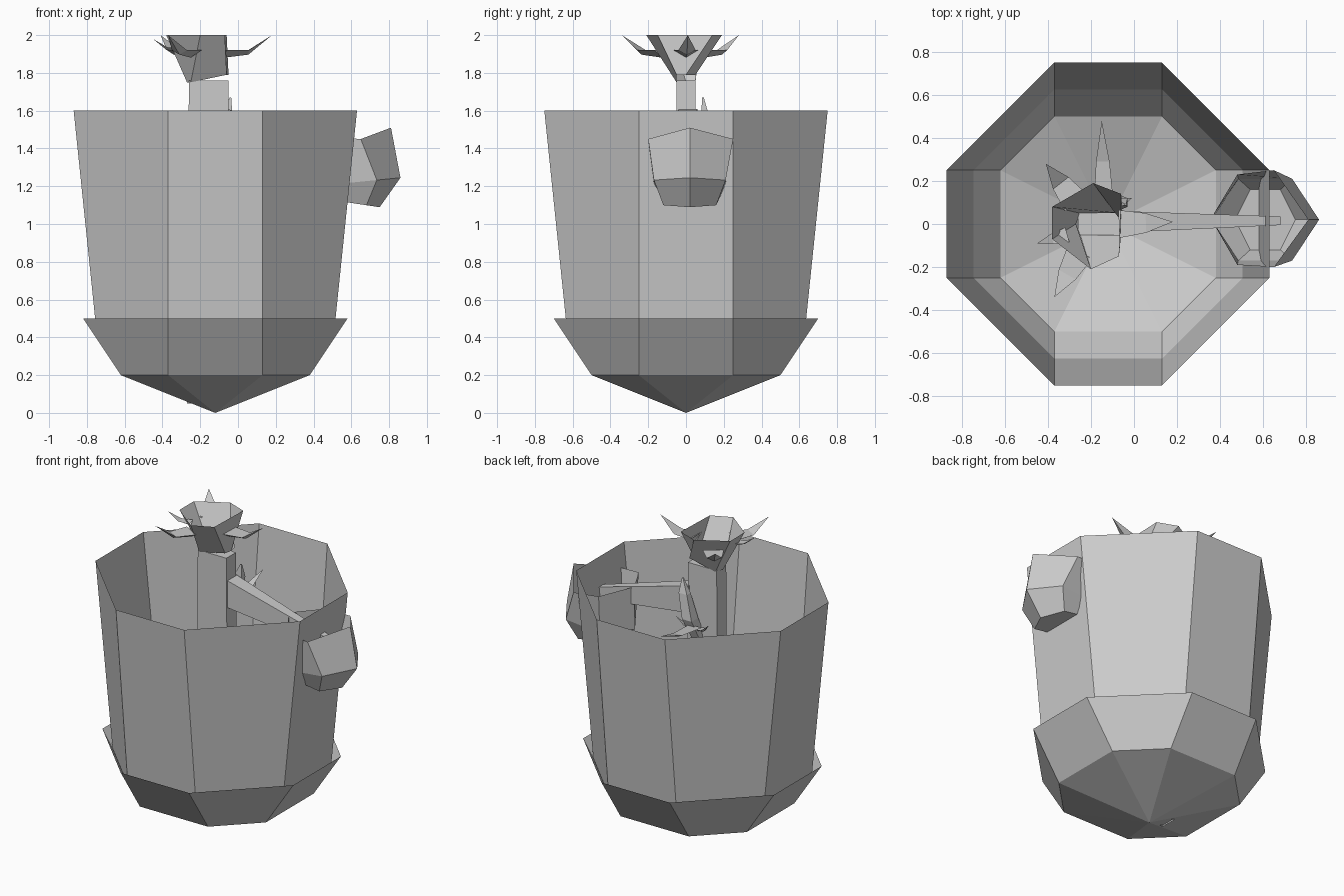
import bpy, math
from mathutils import Vector

if "Cube" in bpy.data.objects:
    bpy.data.objects.remove(bpy.data.objects["Cube"])

PX = -0.12  # pot axis


def mesh(name, verts, faces):
    me = bpy.data.meshes.new(name)
    me.from_pydata([tuple(v) for v in verts], [], faces)
    me.update()
    ob = bpy.data.objects.new(name, me)
    bpy.context.collection.objects.link(ob)
    return ob


def loft(name, rings, cap_start=False, cap_end=False):
    """Skin equal-sized rings of points, listed from bottom to top."""
    n = len(rings[0])
    verts = [p for r in rings for p in r]
    faces = [(k * n + i, k * n + (i + 1) % n, (k + 1) * n + (i + 1) % n, (k + 1) * n + i)
             for k in range(len(rings) - 1) for i in range(n)]
    if cap_start:
        faces.append(tuple(reversed(range(n))))
    if cap_end:
        faces.append(tuple(range(len(verts) - n, len(verts))))
    return mesh(name, verts, faces)


def octagon(r, z, h=0.25):
    pts = [(r, -h), (r, h), (h, r), (-h, r), (-r, h), (-r, -h), (-h, -r), (h, -r)]
    return [(PX + x, y, z) for x, y in pts]


def hexagon(cx, cy, rx, ry, z, tilt=0.0):
    out = []
    for i in range(6):
        a = i * math.pi / 3
        x = rx * math.cos(a)
        out.append((cx + x, cy + ry * math.sin(a) / 0.866, z + tilt * x))
    return out


def rect(c, u, v):
    c, u, v = Vector(c), Vector(u), Vector(v)
    return [c - u - v, c + u - v, c + u + v, c - u + v]


def leaf(name, base, tip, width, sag):
    """Pointed keeled leaf that dips in the middle and curls up to its tip."""
    b, t = Vector(base), Vector(tip)
    side = (t - b).cross(Vector((0, 0, 1))).normalized() * width / 2
    m = b.lerp(t, 0.5) - Vector((0, 0, sag))
    low = Vector((0, 0, width * 0.3))
    v = [b - side, b - low, b + side, m - side * 0.7, m - low * 0.6, m + side * 0.7, t]
    mesh(name, v, [(0, 1, 4, 3), (1, 2, 5, 4), (0, 3, 5, 2), (3, 4, 6), (4, 5, 6), (3, 6, 5)])


# pot: flared bowl base with a point, and the tall cup standing in it
apex = (PX, 0, 0)
low, lip = octagon(0.5, 0.2), octagon(0.7, 0.5)
mesh("bowl_base", low + lip + [apex],
     [(i, (i + 1) % 8, 8 + (i + 1) % 8, 8 + i) for i in range(8)] +
     [((i + 1) % 8, i, 16) for i in range(8)])
loft("cup_wall", [octagon(0.625, 0.39), octagon(0.75, 1.6)])

# trunk rising out of the bowl
loft("trunk", [rect((-0.155, 0, z), (w, 0, 0), (0, 0.05, 0))
               for z, w in ((0.05, 0.115), (0.9, 0.11), (1.76, 0.105))], cap_end=True)

# open flower cup at the trunk's top
neck = [(-0.05, 0, 1.79), (-0.06, 0.05, 1.79), (-0.25, 0.05, 1.75),
        (-0.27, 0, 1.75), (-0.25, -0.05, 1.75), (-0.06, -0.05, 1.79)]
rim = [(-0.06, 0.14, 2), (-0.19, 0.19, 2), (-0.38, 0.08, 2),
       (-0.38, -0.07, 2), (-0.2, -0.21, 2), (-0.07, -0.15, 2)]
loft("flower_cup", [neck, rim])
for k, (base, tip) in enumerate([((-0.07, 0, 1.92), (0.18, 0.01, 2)),
                                 ((-0.27, 0.1, 1.92), (-0.41, 0.28, 2)),
                                 ((-0.25, -0.13, 1.92), (-0.37, -0.34, 2))]):
    leaf(f"flower_leaf_{k}", base, tip, 0.13, 0.04)
leaf("small_leaf", (-0.31, -0.05, 1.93), (-0.45, -0.09, 1.98), 0.07, 0.02)

# side branch reaching through the pot wall
loft("side_branch", [rect((-0.06, 0.01, 1.52), (0, 0.05, 0), (0, 0, 0.09)),
                     rect((0.68, 0.015, 1.36), (0, 0.02, 0), (0, 0, 0.035))],
     cap_start=True, cap_end=True)

# hexagonal bud cup around the branch end
rings = [hexagon(0.61, 0.02, 0.14, 0.14, 1.11, -0.15),
         hexagon(0.61, 0.02, 0.25, 0.19, 1.22, 0.1),
         [(0.81, 0.02, 1.51), (0.65, 0.25, 1.45), (0.48, 0.23, 1.46),
          (0.36, 0.03, 1.48), (0.48, -0.19, 1.46), (0.65, -0.2, 1.45)]]
loft("bud_cup", rings, cap_start=True)

# short back twig with its own little leaf rosette
loft("back_twig", [rect((-0.13, 0.05, 1.28), (0.03, 0, 0), (0, 0.03, 0)),
                   rect((-0.1, 0.1, 1.42), (0.035, 0, 0), (0, 0.035, 0)),
                   rect((-0.06, 0.1, 1.58), (0.03, 0, 0), (0, 0.02, 0)),
                   rect((-0.04, 0.09, 1.67), (0.004, 0, 0), (0, 0.004, 0))],
     cap_start=True, cap_end=True)
leaf("twig_leaf_back", (-0.14, 0.1, 1.38), (-0.15, 0.48, 1.46), 0.09, 0.02)
for s in (-1, 1):
    leaf(f"twig_leaf_{s}", (-0.13 + s * 0.02, 0.08, 1.36), (-0.13 + s * 0.12, 0.12, 1.42), 0.06, 0.02)
